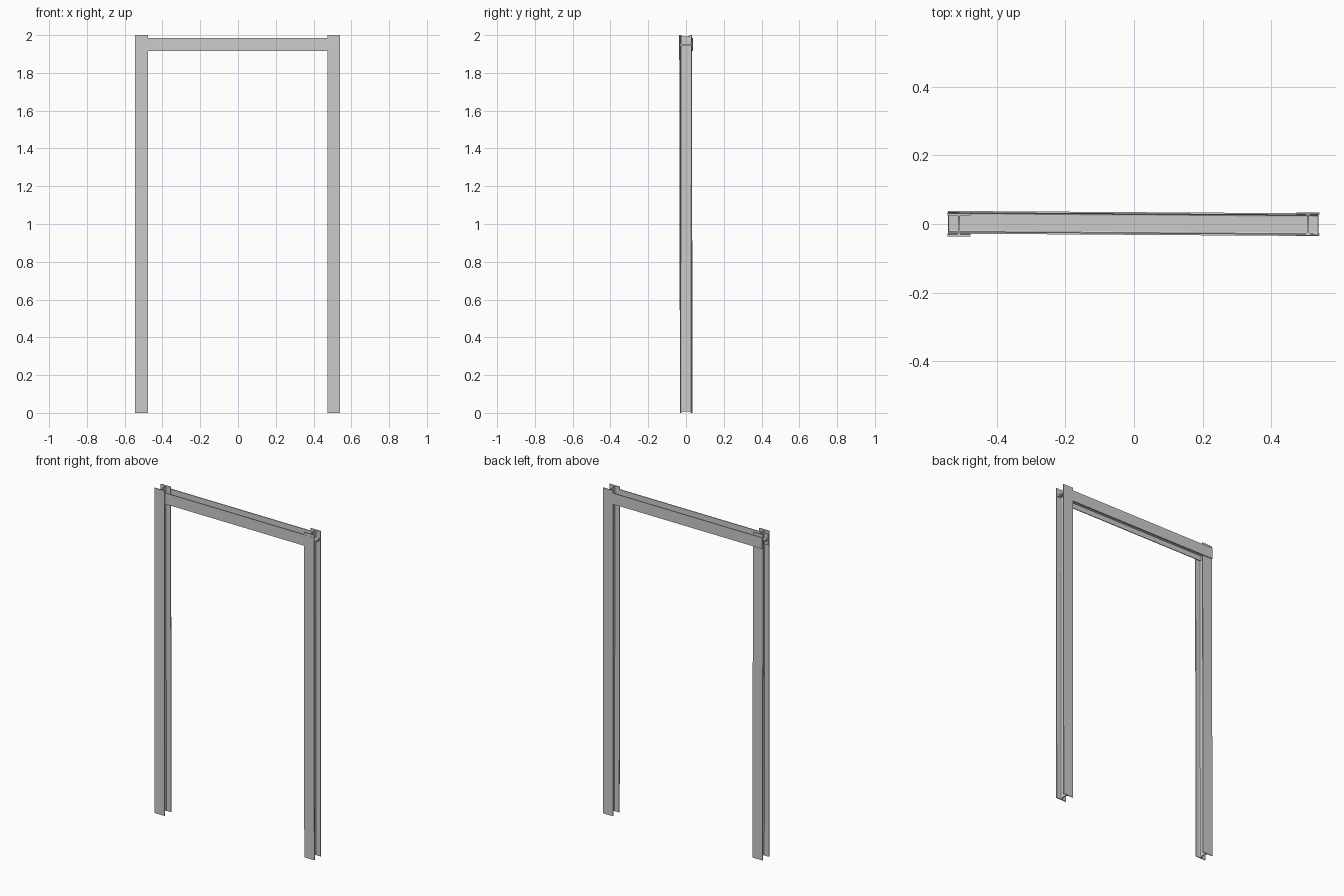
import bpy, bmesh
from mathutils import Vector

if "Cube" in bpy.data.objects:
    bpy.data.objects.remove(bpy.data.objects["Cube"])

W, D = 0.068, 0.066        # flange width, section depth
TF, TW, R = 0.005, 0.005, 0.005   # flange, web, root fillet


def h_profile():
    """H section: u runs along the flanges, v across them; web at u = 0."""
    w, d, t = W / 2, D / 2, TW / 2
    f = d - TF
    # one quarter, from flange tip to web middle, with a chamfered root
    quarter = [(w, d), (w, f), (t + R, f), (t + R * 0.3, f - R * 0.3),
               (t, f - R), (t, d * 0.4), (t, 0)]
    right = quarter + [(u, -v) for u, v in reversed(quarter[:-1])]
    left = [(-u, -v) for u, v in right]
    return right + left


def section_bar(name, start, end, u_dir, v_dir, scoop):
    """Sweep the H section from start to end; the web ends are hollowed."""
    bm = bmesh.new()
    start, end = Vector(start), Vector(end)
    axis = (end - start).normalized()
    u_dir, v_dir = Vector(u_dir), Vector(v_dir)
    rings = []
    for base, sign in ((start, 1), (end, -1)):
        ring = []
        for u, v in h_profile():
            dip = scoop * max(0, 1 - (v / (D / 2 - TF)) ** 2)
            ring.append(bm.verts.new(base + u_dir * u + v_dir * v + axis * dip * sign))
        rings.append(ring)
    a, b = rings
    n = len(a)
    for i in range(n):
        j = (i + 1) % n
        bm.faces.new((a[i], a[j], b[j], b[i]))
    bm.faces.new(a)
    bm.faces.new(b)
    bmesh.ops.triangulate(bm, faces=[f for f in bm.faces if len(f.verts) > 4])
    bmesh.ops.recalc_face_normals(bm, faces=bm.faces)
    mesh = bpy.data.meshes.new(name)
    bm.to_mesh(mesh)
    bm.free()
    obj = bpy.data.objects.new(name, mesh)
    bpy.context.collection.objects.link(obj)
    return obj


# Columns, leaning very slightly to the front
for name, x, y_top in (("left_column", -0.510, -0.003), ("right_column", 0.507, -0.001)):
    section_bar(name, (x, 0.001, 0), (x, y_top, 2.0), (1, 0, 0), (0, 1, 0), 0.008)

# Lintel beam, slightly skewed so its back flange laps over the left column
section_bar("lintel_beam", (-0.542, 0.005, 1.950), (0.538, -0.002, 1.950),
            (0, 0, 1), (0, 1, 0), 0.012)
